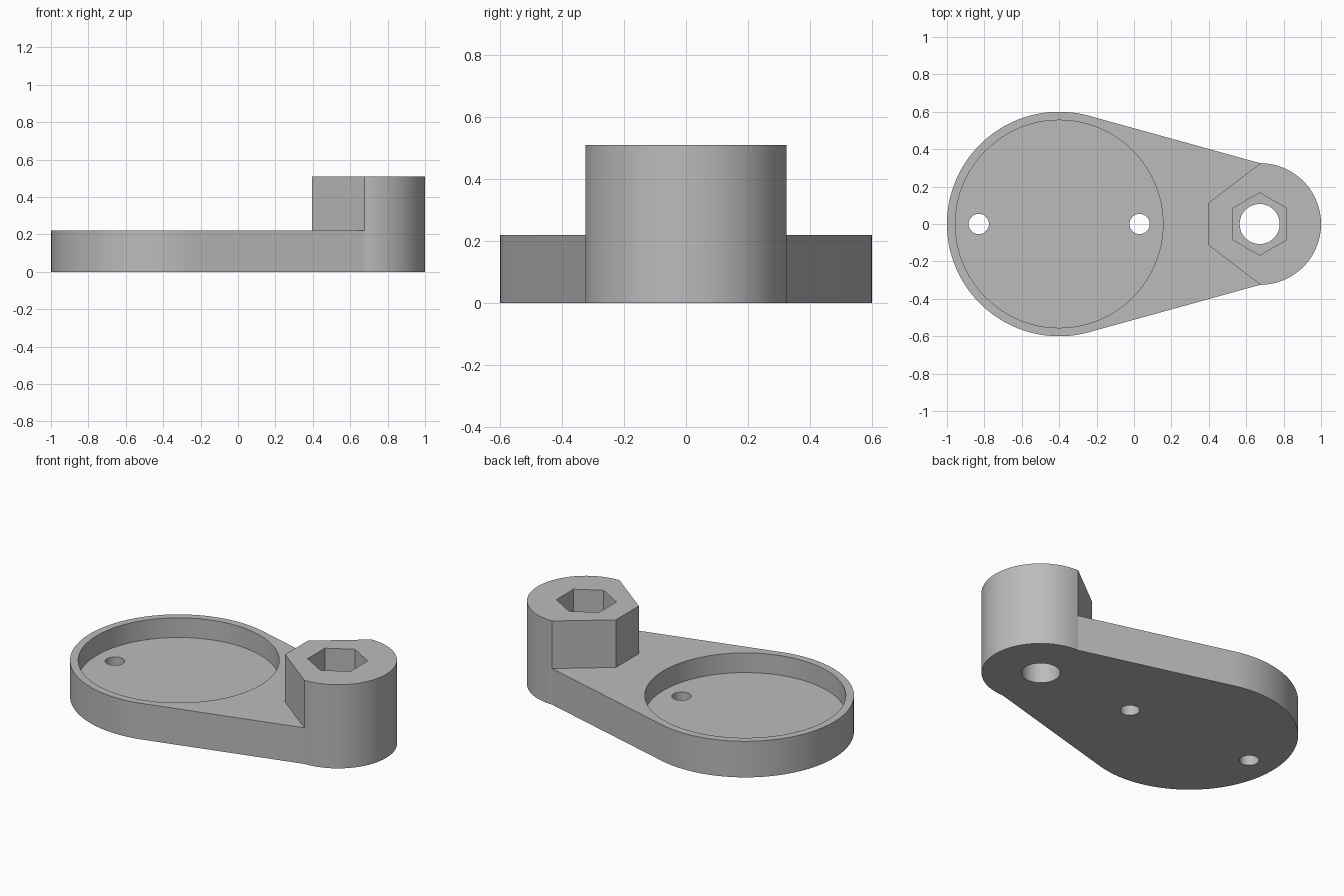
import bpy
import bmesh
from math import cos, sin, pi, radians, asin, hypot, atan2

default = bpy.data.objects.get("Cube")
if default:
    bpy.data.objects.remove(default, do_unlink=True)

# Main dimensions
DISC_X, DISC_R = -0.4, 0.6
HUB_X, HUB_R = 0.675, 0.325
PLATE_TOP, HUB_TOP, POCKET_FLOOR = 0.22, 0.51, 0.1

grey = bpy.data.materials.new("plain grey")
grey.use_nodes = True
colour = (0.5, 0.5, 0.5, 1)
grey.diffuse_color = colour
grey.node_tree.nodes["Principled BSDF"].inputs["Base Color"].default_value = colour


def arc(cx, r, start, end, steps):
    """Points along an arc centred on the x axis, both ends included."""
    angles = [start + (end - start) * i / steps for i in range(steps + 1)]
    return [(cx + r * cos(a), r * sin(a)) for a in angles]


def prism(name, outline, z0, z1):
    """Extrude a closed outline from z0 to z1."""
    bm = bmesh.new()
    face = bm.faces.new([bm.verts.new((x, y, z0)) for x, y in outline])
    top = bmesh.ops.extrude_face_region(bm, geom=[face])["geom"]
    verts = [v for v in top if isinstance(v, bmesh.types.BMVert)]
    bmesh.ops.translate(bm, verts=verts, vec=(0, 0, z1 - z0))
    bmesh.ops.recalc_face_normals(bm, faces=bm.faces)
    mesh = bpy.data.meshes.new(name)
    bm.to_mesh(mesh)
    bm.free()
    mesh.materials.append(grey)
    obj = bpy.data.objects.new(name, mesh)
    bpy.context.collection.objects.link(obj)
    return obj


def cylinder(name, x, r, z0, z1, sides=64, turn=0.0):
    return prism(name, arc(x, r, turn, turn + 2 * pi, sides)[:-1], z0, z1)


def combine(target, tool, operation):
    """Apply a boolean and discard the tool."""
    mod = target.modifiers.new(operation, 'BOOLEAN')
    mod.operation, mod.solver, mod.object = operation, 'EXACT', tool
    bpy.context.view_layer.objects.active = target
    bpy.ops.object.modifier_apply(modifier=mod.name)
    bpy.data.objects.remove(tool, do_unlink=True)


# Tapered plate: round end with sides tangent to it, running to the hub
span = HUB_X - DISC_X
tangent = atan2(HUB_R, span) + pi / 2 - asin(DISC_R / hypot(span, HUB_R))
outline = arc(DISC_X, DISC_R, tangent, 2 * pi - tangent, 96)
arm = prism("crank_arm", outline + [(HUB_X, -HUB_R), (HUB_X, HUB_R)], 0, PLATE_TOP)

# Raised hub: round outside, angled flats toward the plate
hub_outline = arc(HUB_X, HUB_R, -pi / 2, pi / 2, 64) + [(0.395, 0.11), (0.395, -0.11)]
combine(arm, prism("hub", hub_outline, 0, HUB_TOP), 'UNION')

# Round pocket, hexagonal nut recess and through holes
cutters = [
    cylinder("pocket", DISC_X, 0.555, POCKET_FLOOR, 0.4, 128),
    cylinder("nut_recess", 0.672, 0.167, PLATE_TOP, 0.7, 6, radians(30)),
    cylinder("bolt_hole", 0.672, 0.107, -0.2, 0.7),
    cylinder("outer_screw_hole", -0.83, 0.054, -0.2, 0.4, 48),
    cylinder("inner_screw_hole", 0.03, 0.054, -0.2, 0.4, 48),
]
for cutter in cutters:
    combine(arm, cutter, 'DIFFERENCE')

# Smooth the round walls and keep the edges sharp
bpy.ops.object.select_all(action='DESELECT')
arm.select_set(True)
bpy.context.view_layer.objects.active = arm
bpy.ops.object.shade_smooth_by_angle(angle=radians(12))
